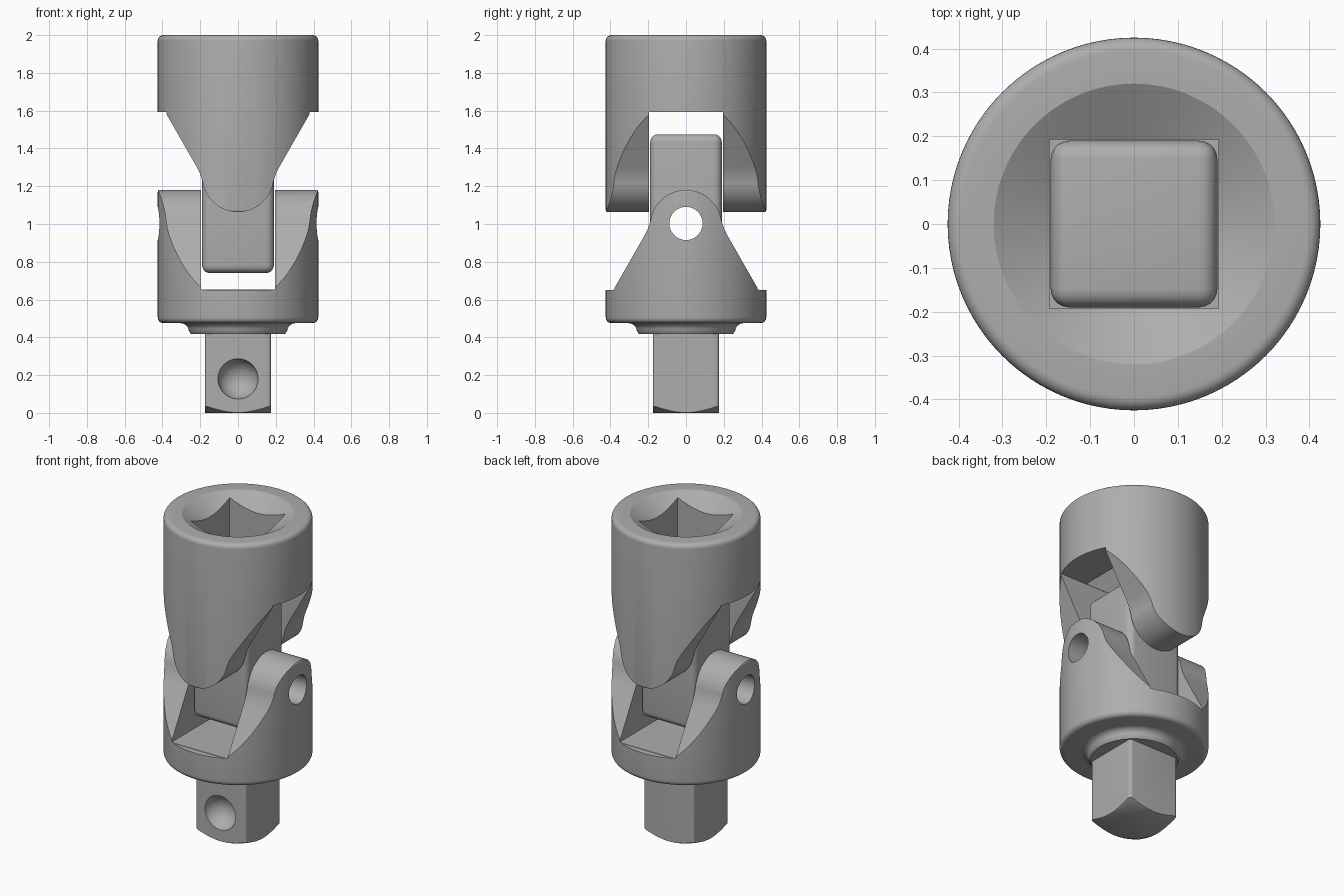
import bpy, bmesh
from math import sin, cos, pi, radians
from mathutils import Matrix

if "Cube" in bpy.data.objects:
    bpy.data.objects.remove(bpy.data.objects["Cube"])


def make(name, bm):
    bmesh.ops.recalc_face_normals(bm, faces=bm.faces[:])
    me = bpy.data.meshes.new(name)
    bm.to_mesh(me)
    bm.free()
    ob = bpy.data.objects.new(name, me)
    bpy.context.collection.objects.link(ob)
    return ob


def lathe(name, profile, steps=96):
    """Revolve (radius, z) points, first and last on the axis."""
    bm = bmesh.new()
    vs = [bm.verts.new((r, 0, z)) for r, z in profile]
    es = [bm.edges.new(p) for p in zip(vs, vs[1:])]
    bmesh.ops.spin(bm, geom=vs + es, cent=(0, 0, 0), axis=(0, 0, 1),
                   angle=2 * pi, steps=steps, use_duplicate=False)
    bmesh.ops.remove_doubles(bm, verts=bm.verts[:], dist=1e-5)
    return make(name, bm)


def box(name, size, z0, z1, bevel=0.0, upright_only=False, segments=5):
    bm = bmesh.new()
    bmesh.ops.create_cube(bm, size=1, matrix=Matrix.Translation((0, 0, (z0 + z1) / 2))
                          @ Matrix.Diagonal((size[0], size[1], z1 - z0, 1)))
    if bevel:
        es = [e for e in bm.edges if not upright_only
              or abs(e.verts[0].co.z - e.verts[1].co.z) > 0.01]
        bmesh.ops.bevel(bm, geom=es, offset=bevel, segments=segments,
                        profile=0.5, affect='EDGES')
    return make(name, bm)


def rod_x(name, radius, z):
    bm = bmesh.new()
    bmesh.ops.create_cone(bm, cap_ends=True, segments=48, radius1=radius, radius2=radius,
                          depth=2, matrix=Matrix.Translation((0, 0, z))
                          @ Matrix.Rotation(pi / 2, 4, 'Y'))
    return make(name, bm)


def ear_prism(name, tip, up, along_y):
    """Tapered ear outline, extruded across the body; up=+1 body above the tip."""
    right = [(0.6, 1.2), (0.6, 0.53), (0.385, 0.53), (0.222, 0.245), (0.202, 0.206)]
    arc = [(0.19 * cos(a), 0.19 - 0.19 * sin(a))
           for a in (radians(8 + 164 * i / 29) for i in range(30))]
    pts = right + arc + [(-x, h) for x, h in reversed(right)]
    bm = bmesh.new()
    vs = [bm.verts.new((x, -1, tip + up * h) if along_y else (-1, x, tip + up * h))
          for x, h in pts]
    face = bm.faces.new(vs)
    ext = bmesh.ops.extrude_face_region(bm, geom=[face])
    moved = [v for v in ext['geom'] if isinstance(v, bmesh.types.BMVert)]
    bmesh.ops.translate(bm, verts=moved, vec=(0, 2, 0) if along_y else (2, 0, 0))
    if not [f for f in bm.faces if f is face]:
        bm.faces.new(vs)
    bmesh.ops.holes_fill(bm, edges=bm.edges[:], sides=0)
    return make(name, bm)


def cut(ob, tool, op='DIFFERENCE'):
    m = ob.modifiers.new(op.title(), 'BOOLEAN')
    m.operation, m.object, m.solver = op, tool, 'EXACT'
    bpy.context.view_layer.objects.active = ob
    bpy.ops.object.modifier_apply(modifier=m.name)
    bpy.data.objects.remove(tool, do_unlink=True)


def rounded(r, z, rad, a0, a1, n=6):
    """Quarter arc for a lathe profile around centre (r, z)."""
    return [(r + rad * cos(radians(a0 + (a1 - a0) * i / n)),
             z + rad * sin(radians(a0 + (a1 - a0) * i / n))) for i in range(n + 1)]


R = 0.425

# Upper socket with two ears at front and back
socket = lathe("upper_socket_yoke", [(0, 1.06)] + rounded(R - 0.015, 1.075, 0.015, -90, 0)
               + rounded(R - 0.03, 1.97, 0.03, 0, 90) + [(0, 2)])
cut(socket, box("slot", (2, 0.39, 1), 0.8, 1.594))
cut(socket, box("square_hole", (0.386, 0.386, 1), 1.3, 2.2))
cut(socket, lathe("lead_in_cone", [(0, 1.8152), (0.32, 2.0), (0.40, 2.0462), (0, 2.0462)]))
cut(socket, ear_prism("ear_shape", 1.063, 1, True), 'INTERSECT')

# Lower yoke with collar and two ears at left and right
yoke = lathe("lower_drive_yoke", [(0, 0.417), (0.25, 0.417), (0.256, 0.428)]
             + rounded(0.305, 0.43, 0.045, 175, 90)
             + rounded(R - 0.03, 0.505, 0.03, -90, 0)
             + rounded(R - 0.015, 1.168, 0.015, 0, 90) + [(0, 1.183)])
cut(yoke, box("slot", (0.39, 2, 1), 0.652, 1.652))
cut(yoke, rod_x("pin_hole", 0.088, 1.003))
cut(yoke, ear_prism("ear_shape", 1.18, -1, False), 'INTERSECT')

# Square drive with turned end and ball dimple
drive = box("square_drive", (0.352, 0.352), 0, 0.47, 0.02, True)
cut(drive, lathe("turned_end", [(0, 0), (0.172, 0), (0.28, 0.055), (0.28, 0.6), (0, 0.6)]),
    'INTERSECT')
bm = bmesh.new()
bmesh.ops.create_uvsphere(bm, u_segments=48, v_segments=24, radius=0.108,
                          matrix=Matrix.Translation((0, -0.193, 0.18)))
cut(drive, make("ball_dimple", bm))

# Centre block linking both yokes
block = box("centre_block", (0.38, 0.38), 0.74, 1.475, 0.042)
cut(block, rod_x("pin_hole", 0.088, 1.003))

# Dark steel and smooth shading with crisp edges
steel = bpy.data.materials.new("dark_steel")
steel.diffuse_color = (0.42, 0.42, 0.42, 1)
steel.use_nodes = True
steel.node_tree.nodes["Principled BSDF"].inputs["Base Color"].default_value = steel.diffuse_color
for ob in (socket, yoke, drive, block):
    ob.data.materials.clear()
    ob.data.materials.append(steel)
    ob.select_set(True)
bpy.context.view_layer.objects.active = socket
bpy.ops.object.shade_smooth_by_angle(angle=radians(30))
